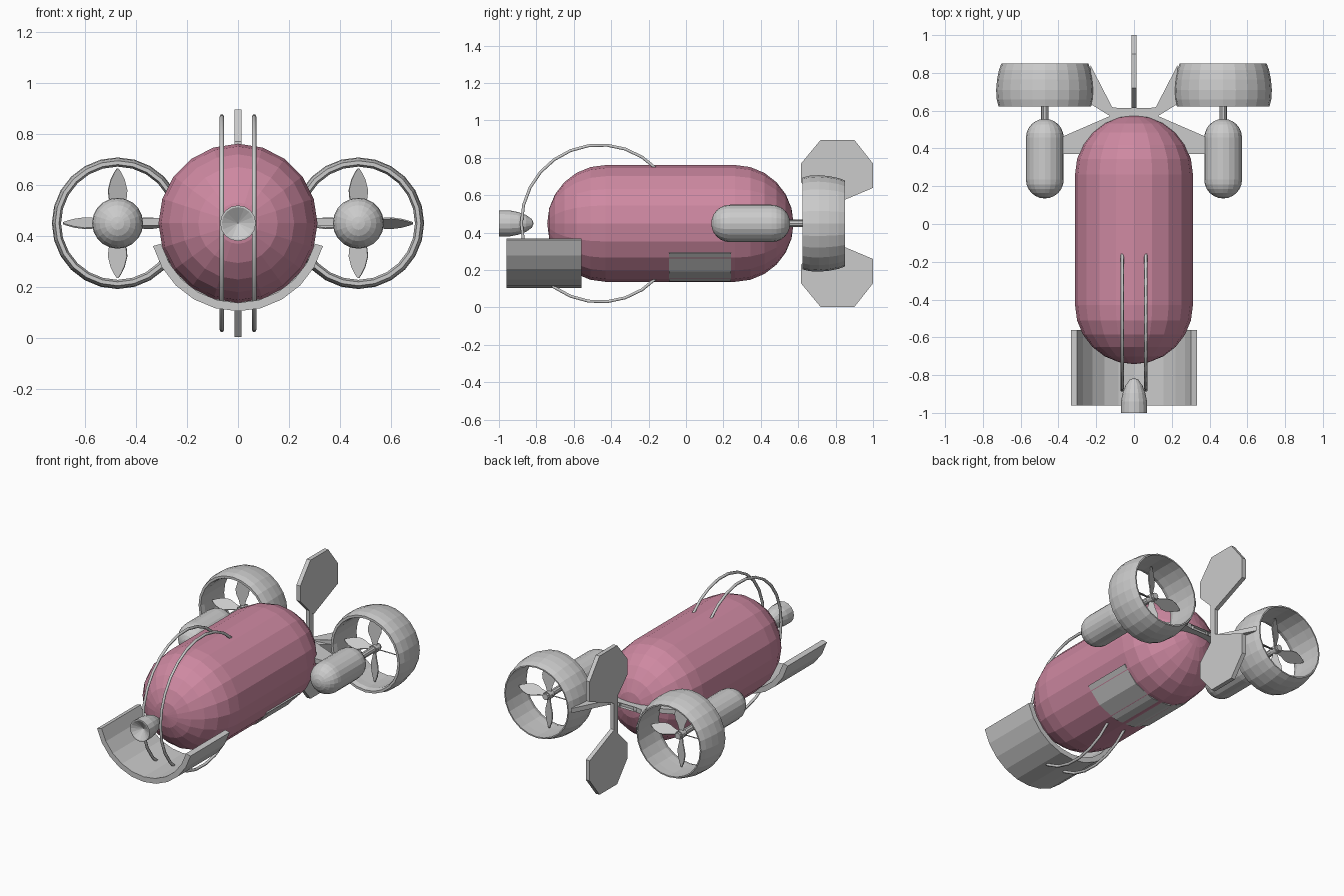
import bpy, bmesh
from math import sin, cos, pi, radians
from mathutils import Matrix, Vector

if "Cube" in bpy.data.objects:
    bpy.data.objects.remove(bpy.data.objects["Cube"])

CZ = 0.449  # height of the long axis


def finish(name, bm, mat=None):
    bmesh.ops.remove_doubles(bm, verts=bm.verts, dist=1e-5)
    bmesh.ops.recalc_face_normals(bm, faces=bm.faces)
    me = bpy.data.meshes.new(name)
    bm.to_mesh(me)
    bm.free()
    ob = bpy.data.objects.new(name, me)
    bpy.context.collection.objects.link(ob)
    if mat:
        me.materials.append(mat)
    return ob


def lathe(name, profile, segs, x=0, closed=False, mat=None):
    """Revolve (radius, y) points around the y direction at (x, CZ)."""
    bm = bmesh.new()
    vs = [bm.verts.new((x + r, y, CZ)) for r, y in profile]
    es = [bm.edges.new(p) for p in zip(vs, vs[1:])]
    if closed:
        es.append(bm.edges.new((vs[-1], vs[0])))
    bmesh.ops.spin(bm, geom=vs + es, cent=(x, 0, CZ), axis=(0, 1, 0),
                   angle=2 * pi, steps=segs, use_merge=False)
    return finish(name, bm, mat)


def capsule(r, y0, y1, rings):
    a = [(r * sin(pi / 2 * i / rings), y0 + r - r * cos(pi / 2 * i / rings)) for i in range(rings + 1)]
    b = [(p, y1 + y0 - y) for p, y in reversed(a)]
    return a + b


def plate(name, points, offset, mtx=Matrix()):
    """Extrude a flat outline by the offset vector, centred on it."""
    bm = bmesh.new()
    off = Vector(offset)
    f = bm.faces.new([bm.verts.new(Vector(p) - off / 2) for p in points])
    ext = bmesh.ops.extrude_face_region(bm, geom=[f], use_keep_orig=True)
    bmesh.ops.translate(bm, vec=off, verts=[v for v in ext["geom"] if isinstance(v, bmesh.types.BMVert)])
    bmesh.ops.transform(bm, matrix=mtx, verts=bm.verts)
    return finish(name, bm)


def arc_shell(name, r_in, r_out, half, segs, y0, y1):
    """Curved plate hanging under the long axis."""
    def arc(r):
        ts = [radians(-90 - half + 2 * half * i / segs) for i in range(segs + 1)]
        return [(r * cos(t), 0, CZ + r * sin(t)) for t in ts]
    bm = bmesh.new()
    rows = [[bm.verts.new((p[0], y, p[2])) for p in arc(r)]
            for r, y in ((r_in, y0), (r_out, y0), (r_out, y1), (r_in, y1))]
    for k in range(4):
        a, b = rows[k], rows[(k + 1) % 4]
        for i in range(segs):
            bm.faces.new((a[i], a[i + 1], b[i + 1], b[i]))
    for i in (0, segs):
        bm.faces.new([row[i] for row in rows])
    return finish(name, bm)


pink = bpy.data.materials.new("pink")
pink.diffuse_color = (0.62, 0.25, 0.36, 1)
pink.use_nodes = True
pink.node_tree.nodes["Principled BSDF"].inputs["Base Color"].default_value = pink.diffuse_color

# Main body, belly panel, front scoop
lathe("hull", capsule(0.312, -0.742, 0.575, 6), 20, mat=pink)
arc_shell("belly_panel", 0.295, 0.317, 60, 5, -0.09, 0.24)
arc_shell("front_scoop", 0.312, 0.345, 75, 10, -0.96, -0.56)

# Headlamp with a shallow dish
lathe("headlamp", [(0, -0.96), (0.063, -1.0), (0.07, -1.0), (0.069, -0.94), (0.06, -0.895),
                   (0.045, -0.855), (0.022, -0.823), (0, -0.815)], 16)

# Guard hoops around the nose
for s, side in ((-1, "left"), (1, "right")):
    cu = bpy.data.curves.new("hoop_path", "CURVE")
    cu.dimensions = "3D"
    cu.bevel_depth = 0.009
    cu.bevel_resolution = 1
    cu.use_fill_caps = True
    sp = cu.splines.new("POLY")
    n = 20
    sp.points.add(n)
    for i in range(n + 1):
        t = radians(44 + 272 * i / n)
        sp.points[i].co = (s * 0.063, -0.46 + 0.42 * cos(t), CZ + 0.42 * sin(t), 1)
    ob = bpy.data.objects.new(side + "_hoop", cu)
    bpy.context.collection.objects.link(ob)

# Tail plate between the fan rings, with side wings
half = [(0.23, 0.84), (0.23, 0.635), (0.075, 0.613), (0.075, 0.59)]
outline = half + [(-x, y) for x, y in reversed(half)]
plate("tail_plate", [(x, y, CZ + 0.006) for x, y in outline + [(-0.075, 0.54), (0.075, 0.54)]], (0, 0, 0.03))

# Upper and lower fins on stems
fin = [(0.615, 0.32), (0.72, 0.447), (0.90, 0.447), (1.0, 0.32), (1.0, 0.19), (0.75, 0.085), (0.615, 0.22)]
for s, level in ((1, "upper"), (-1, "lower")):
    plate(level + "_fin", [(0, y, CZ + s * z) for y, z in fin], (0.027, 0, 0))
    stem = [(0.71, 0), (0.75, 0), (0.75, 0.14), (0.71, 0.14)]
    plate(level + "_fin_stem", [(0, y, CZ + s * z) for y, z in stem], (0.024, 0, 0))

# Propulsion units on both sides
ring = [(0.245, 0.622), (0.255, 0.66), (0.258, 0.71), (0.253, 0.765), (0.243, 0.815), (0.23, 0.85),
        (0.222, 0.85), (0.224, 0.79), (0.224, 0.70), (0.222, 0.65), (0.23, 0.622)]
blade = [(0.01, 0.010), (0.06, 0.022), (0.10, 0.038), (0.13, 0.041), (0.17, 0.030), (0.20, 0.014), (0.214, 0.003)]
for s, side in ((-1, "left"), (1, "right")):
    x = s * 0.472
    wing = [(0.05, 0.605), (0.08, 0.592), (0.38, 0.462), (0.40, 0.37), (0.22, 0.37), (0.05, 0.45)]
    plate(side + "_wing", [(s * a, y, CZ + 0.006) for a, y in wing], (0, 0, 0.03))
    lathe(side + "_engine_pod", capsule(0.1, 0.135, 0.557, 6), 20, x)
    lathe(side + "_shaft", [(0, 0.54), (0.02, 0.54), (0.02, 0.76), (0, 0.76)], 10, x)
    lathe(side + "_fan_hub", [(0, 0.70), (0.026, 0.70), (0.026, 0.745), (0, 0.745)], 12, x)
    lathe(side + "_fan_ring", ring, 24, x, closed=True)
    shape = [(w, 0, r) for r, w in blade] + [(-w, 0, r) for r, w in reversed(blade)]
    for k in range(4):
        pitch = 25 if k % 2 == 0 else 60
        m = (Matrix.Translation((x, 0.72, CZ)) @ Matrix.Rotation(k * pi / 2, 4, "Y")
             @ Matrix.Rotation(radians(pitch), 4, "Z"))
        plate(f"{side}_fan_blade_{k + 1}", shape, (0, 0.006, 0), m)
